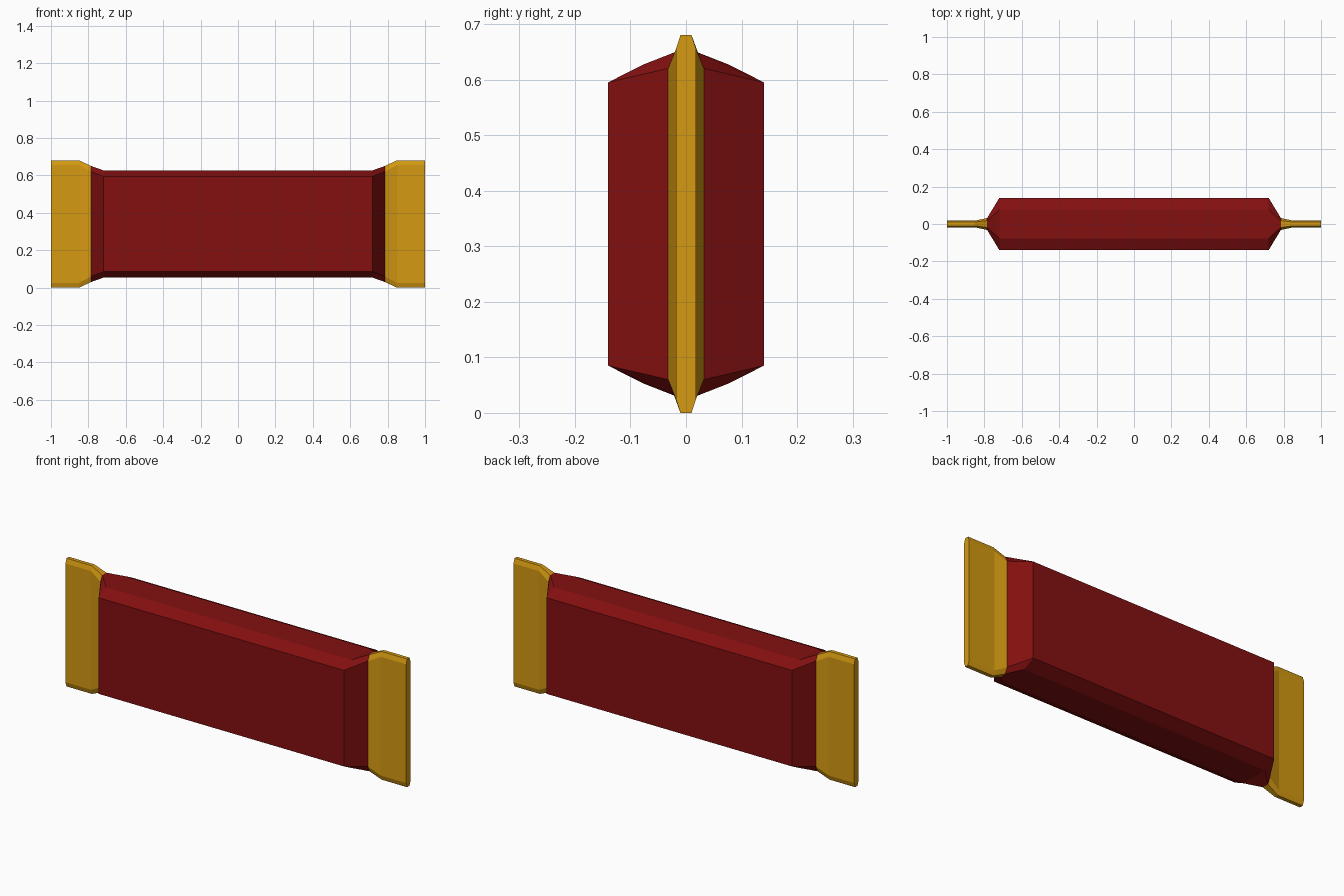
import bpy
import bmesh

cube = bpy.data.objects.get("Cube")
if cube:
    bpy.data.objects.remove(cube, do_unlink=True)

MID_Z = 0.34


def make_material(name, color):
    mat = bpy.data.materials.new(name)
    mat.use_nodes = True
    mat.diffuse_color = (*color, 1)
    mat.node_tree.nodes["Principled BSDF"].inputs["Base Color"].default_value = (*color, 1)
    return mat


def section(bm, x, wide, side, narrow, top):
    """Chamfered rectangle across x: half width/height of the sides and of the top."""
    quarter = [(wide, side), (narrow, top)]
    half = quarter + [(-y, z) for y, z in reversed(quarter)]
    ring = half + [(-y, -z) for y, z in half]
    return [bm.verts.new((x, y, MID_Z + z)) for y, z in ring]


def loft(name, sections, mat, cap_end=False):
    bm = bmesh.new()
    rings = [section(bm, *s) for s in sections]
    for a, b in zip(rings, rings[1:]):
        for i in range(len(a)):
            j = (i + 1) % len(a)
            bm.faces.new((a[i], a[j], b[j], b[i]))
    if cap_end:
        bm.faces.new(rings[-1])
    bmesh.ops.recalc_face_normals(bm, faces=bm.faces)
    # Open tubes: make sure the sides face outward
    if sum(f.normal.y * f.calc_center_median().y for f in bm.faces) < 0:
        bmesh.ops.reverse_faces(bm, faces=bm.faces)
    mesh = bpy.data.meshes.new(name)
    bm.to_mesh(mesh)
    bm.free()
    mesh.materials.append(mat)
    obj = bpy.data.objects.new(name, mesh)
    bpy.context.collection.objects.link(obj)


red = make_material("wrapper red", (0.23, 0.005, 0.005))
gold = make_material("seal gold", (0.66, 0.32, 0.006))

# Half sizes of the cross-sections
full = (0.14, 0.255, 0.077, 0.287)
neck = (0.032, 0.28, 0.018, 0.31)
flat = (0.018, 0.315, 0.01, 0.34)

# Red wrapper body, tapering to a neck at both ends
loft("wrapper_body", [(-0.785, *neck), (-0.72, *full), (0.72, *full), (0.785, *neck)], red)

# Flat gold seals
for label, s in (("left", 1), ("right", -1)):
    loft(label + "_seal", [(s * 0.785, *neck), (s * 0.85, *flat), (s * 1.0, *flat)], gold, True)
